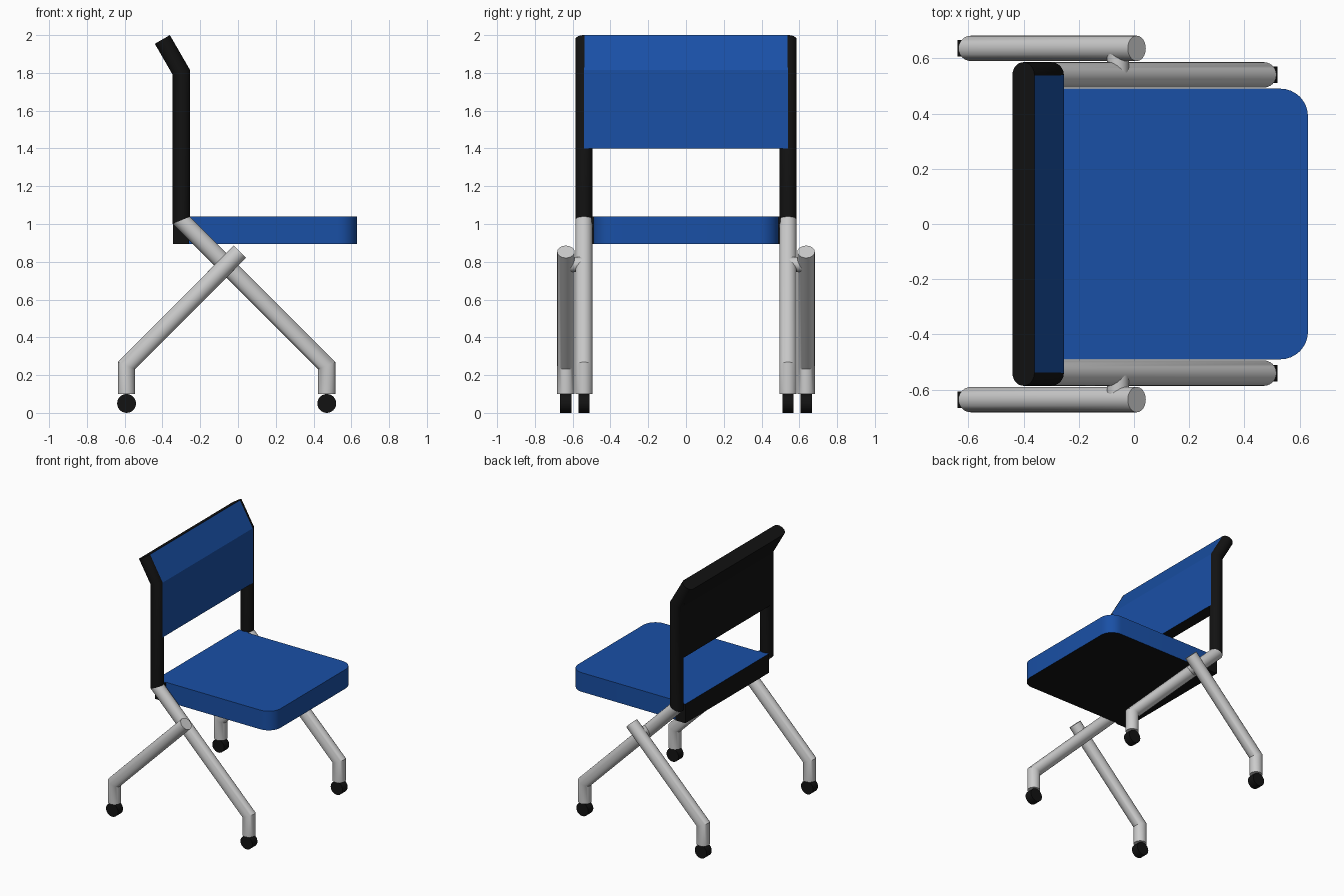
import bpy, bmesh, math
from mathutils import Vector

if "Cube" in bpy.data.objects:
    bpy.data.objects.remove(bpy.data.objects["Cube"])


def material(name, rgb):
    m = bpy.data.materials.new(name)
    m.diffuse_color = (*rgb, 1)
    m.use_nodes = True
    m.node_tree.nodes["Principled BSDF"].inputs["Base Color"].default_value = m.diffuse_color
    return m


BLUE = material("blue_fabric", (0.01, 0.08, 0.38))
BLACK = material("black_plastic", (0.006, 0.006, 0.006))
R = 0.046


def finish(name, bm, mats=(), smooth=True):
    bmesh.ops.recalc_face_normals(bm, faces=bm.faces)
    me = bpy.data.meshes.new(name)
    bm.to_mesh(me)
    bm.free()
    ob = bpy.data.objects.new(name, me)
    bpy.context.collection.objects.link(ob)
    for m in mats:
        me.materials.append(m)
    if smooth:
        bpy.ops.object.select_all(action='DESELECT')
        ob.select_set(True)
        bpy.context.view_layer.objects.active = ob
        bpy.ops.object.shade_smooth_by_angle(angle=math.radians(30))
    return ob


def tube(name, path, y, mats=(), before=None, after=None, n=24):
    """Mitred round tube along an x-z path; before/after set the end mitres."""
    pts = [Vector((x, y, z)) for x, z in path]
    pre = Vector((before[0], y, before[1])) if before else 2 * pts[0] - pts[1]
    post = Vector((after[0], y, after[1])) if after else 2 * pts[-1] - pts[-2]
    full = [pre] + pts + [post]
    bm = bmesh.new()
    rings = []
    for i in range(1, len(full) - 1):
        d0 = (full[i] - full[i - 1]).normalized()
        d1 = (full[i + 1] - full[i]).normalized()
        t = (d0 + d1).normalized()
        side = t.cross(Vector((0, 1, 0))) * (R / t.dot(d0))
        rings.append([bm.verts.new(full[i] + side * math.cos(a) + Vector((0, R * math.sin(a), 0)))
                      for a in (2 * math.pi * k / n for k in range(n))])
    for a, b in zip(rings, rings[1:]):
        for k in range(n):
            bm.faces.new((a[k], a[(k + 1) % n], b[(k + 1) % n], b[k]))
    bm.faces.new(rings[0])
    bm.faces.new(rings[-1])
    return finish(name, bm, mats)


def cylinder_y(name, x, y, z, r, width, mats=()):
    bm = bmesh.new()
    bmesh.ops.create_cone(bm, cap_ends=True, segments=24, radius1=r, radius2=r, depth=width)
    for v in bm.verts:
        c = v.co.copy()
        v.co = (x + c.x, y + c.z, z + c.y)
    return finish(name, bm, mats)


def prism(name, outline, offset, mats, colour, smooth=False):
    """Extrude an outline; colour(normal, centre) picks the face material."""
    bm = bmesh.new()
    f = bm.faces.new([bm.verts.new(p) for p in outline])
    new = bmesh.ops.extrude_face_region(bm, geom=[f], use_keep_orig=True)["geom"]
    bmesh.ops.translate(bm, vec=offset, verts=[g for g in new if isinstance(g, bmesh.types.BMVert)])
    bmesh.ops.recalc_face_normals(bm, faces=bm.faces)
    bm.normal_update()
    for g in bm.faces:
        g.material_index = colour(g.normal, g.calc_center_median())
    return finish(name, bm, mats, smooth)


# Seat cushion with rounded front corners, black underside
W, FRONT, CR = 0.49, 0.63, 0.1
arc = [(FRONT - CR + CR * math.sin(a), W - CR + CR * math.cos(a))
       for a in (math.pi / 2 * k / 8 for k in range(9))]
shape = [(-0.26, W)] + arc + [(x, -y) for x, y in reversed(arc)] + [(-0.26, -W)]
prism("seat", [(x, y, 0.895) for x, y in shape], (0, 0, 0.145), (BLUE, BLACK),
      lambda n, c: 1 if n.z < -0.5 else 0, True)

# Black rear block of the seat, blue on top
prism("seat_rear", [(-0.345, -0.5, 0.895), (-0.26, -0.5, 0.895), (-0.26, 0.5, 0.895), (-0.345, 0.5, 0.895)],
      (0, 0, 0.145), (BLUE, BLACK), lambda n, c: 0 if n.z > 0.5 else 1)

# Backrest panel, blue on the sitting side only
xs = -0.30
front = [(xs + R, 1.4), (xs + R, 1.815), (-0.361, 2.0)]
back = [(-0.44, 1.954), (xs - R, 1.79), (xs - R, 1.4)]
prism("backrest", [(x, -0.54, z) for x, z in front + back], (0, 1.08, 0), (BLUE, BLACK),
      lambda n, c: 0 if n.x > 0.7 and abs(n.y) < 0.5 else 1)

TOP, BEND, JOINT = (-0.4005, 1.977), (xs, 1.803), (xs, 1.02)
KNEE, FOOT = (0.47, 0.25), (0.47, 0.1)
for s, side in ((-1, "right"), (1, "left")):
    yi, yo = s * 0.54, s * 0.636
    # Back post and front leg share a mitred joint
    tube(f"back_post_{side}", [TOP, BEND, JOINT], yi, (BLACK,), after=KNEE)
    tube(f"front_leg_{side}", [JOINT, KNEE, FOOT], yi, before=BEND)
    # Rear leg, outside the front leg, with pivot pin
    tube(f"rear_leg_{side}", [(0.01, 0.853), (-0.59, 0.25), (-0.59, 0.1)], yo)
    cylinder_y(f"pivot_{side}", -0.058, s * 0.588, 0.786, 0.04, 0.08)
    # Casters
    cylinder_y(f"front_caster_{side}", 0.47, yi, 0.05, 0.05, 0.06, (BLACK,))
    cylinder_y(f"rear_caster_{side}", -0.59, yo, 0.05, 0.05, 0.06, (BLACK,))
